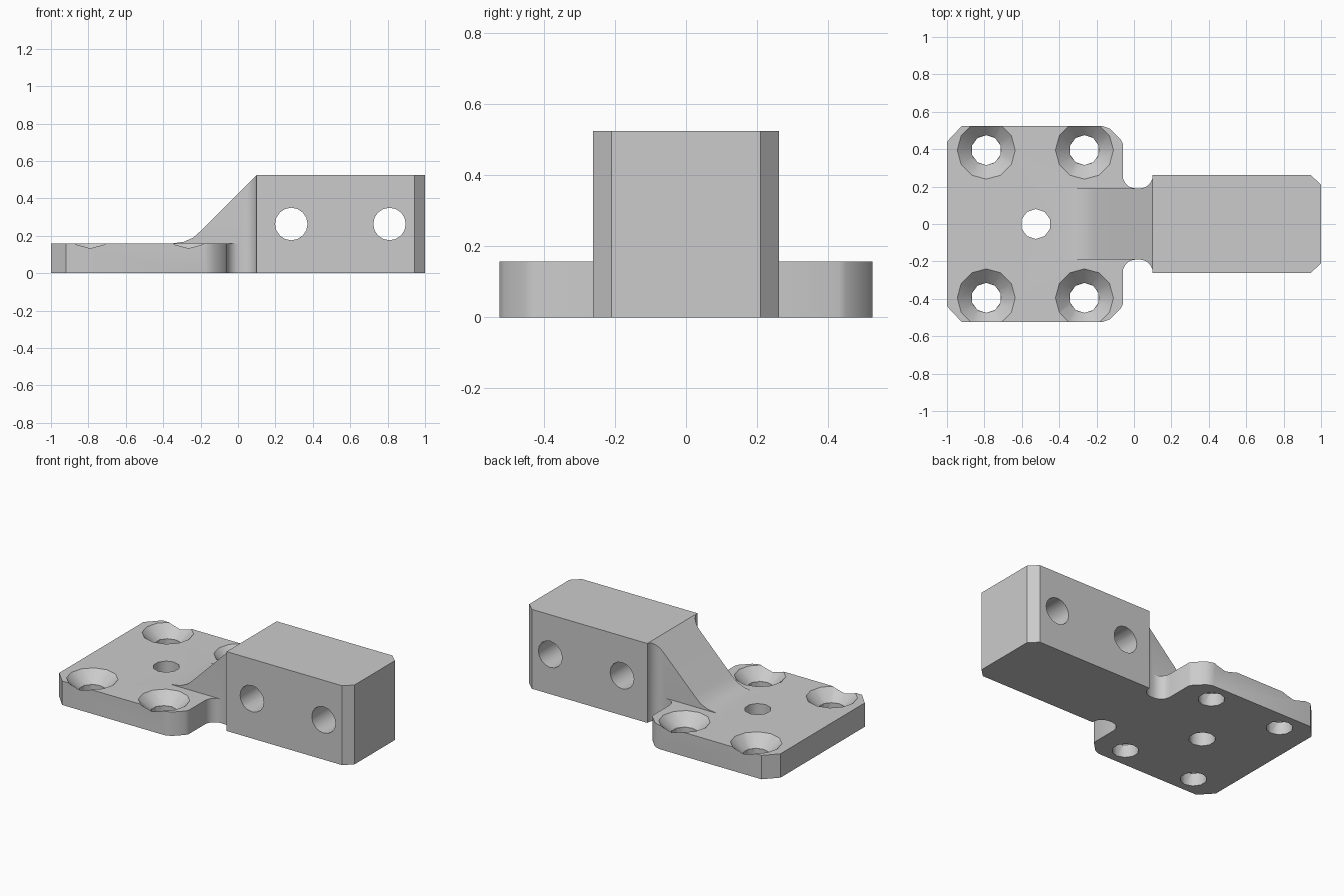
import bpy, bmesh, math
from mathutils import Matrix

cube = bpy.data.objects.get("Cube")
if cube:
    bpy.data.objects.remove(cube, do_unlink=True)

PLATE_Z, BLOCK_Z = 0.158, 0.525

grey = bpy.data.materials.new("light_grey")
grey.use_nodes = True
colour = (0.6, 0.6, 0.6, 1)
grey.diffuse_color = colour
grey.node_tree.nodes["Principled BSDF"].inputs["Base Color"].default_value = colour


def finish(name, bm):
    bmesh.ops.recalc_face_normals(bm, faces=bm.faces)
    mesh = bpy.data.meshes.new(name)
    bm.to_mesh(mesh)
    bm.free()
    mesh.materials.append(grey)
    obj = bpy.data.objects.new(name, mesh)
    bpy.context.collection.objects.link(obj)
    return obj


def prism(name, points, vector):
    """Extrude a closed outline along a vector."""
    bm = bmesh.new()
    face = bm.faces.new([bm.verts.new(p) for p in points])
    new = bmesh.ops.extrude_face_region(bm, geom=[face])["geom"]
    bmesh.ops.translate(bm, vec=vector, verts=[v for v in new if isinstance(v, bmesh.types.BMVert)])
    return finish(name, bm)


def plan(name, half, height):
    """Mirror half an outline over the x axis and extrude it upwards."""
    outline = half + [(x, -y) for x, y in reversed(half)]
    return prism(name, [(x, y, 0) for x, y in outline], (0, 0, height))


def cone(name, r1, r2, depth, matrix, sides):
    bm = bmesh.new()
    bmesh.ops.create_cone(bm, cap_ends=True, segments=sides, radius1=r1,
                          radius2=r2, depth=depth, matrix=matrix)
    return finish(name, bm)


def combine(target, tool, operation):
    """Apply a boolean and remove the tool."""
    tool.hide_render = True
    mod = target.modifiers.new("bool", 'BOOLEAN')
    mod.operation, mod.object, mod.solver = operation, tool, 'EXACT'
    bpy.context.view_layer.update()
    evaluated = target.evaluated_get(bpy.context.evaluated_depsgraph_get())
    mesh = bpy.data.meshes.new_from_object(evaluated)
    target.modifiers.clear()
    target.data = mesh
    bpy.data.objects.remove(tool, do_unlink=True)


def arc(cx, cy, r, start, end, steps=6):
    angles = [math.radians(start + (end - start) * i / steps) for i in range(steps + 1)]
    return [(cx + r * math.cos(a), cy + r * math.sin(a)) for a in angles]


# Mounting plate with chamfered corners and a fillet into the neck
plate = plan("mounting_bracket",
             [(-1, 0.44), (-0.92, 0.525), (-0.17, 0.525), (-0.13, 0.51),
              (-0.07, 0.45), (-0.06, 0.43)] + arc(0.01, 0.26, 0.07, 180, 270) + [(0.03, 0.19)],
             PLATE_Z)

# Neck and end block, with the neck flaring into the block
block = plan("neck_and_block",
             [(-0.36, 0.19)] + arc(0.03, 0.26, 0.07, 270, 360)
             + [(0.1, 0.262), (0.945, 0.262), (1, 0.21)], BLOCK_Z)

# Sloping top of the neck
side = [(-0.36, 0), (1.1, 0), (1.1, 0.6), (0.1, 0.6), (0.1, BLOCK_Z),
        (-0.2, 0.225), (-0.24, 0.19), (-0.29, 0.168), (-0.36, PLATE_Z)]
slope = prism("slope_cutter", [(x, -0.4, z if z else -0.1) for x, z in side], (0, 0.8, 0))
combine(block, slope, 'INTERSECT')
combine(plate, block, 'UNION')

# Countersunk screw holes in the plate corners
for x in (-0.79, -0.265):
    for y in (-0.395, 0.395):
        at = Matrix.Translation((x, y, 0.05))
        combine(plate, cone("screw_hole", 0.08, 0.08, 0.5, at, 10), 'DIFFERENCE')
        at = Matrix.Translation((x, y, PLATE_Z - 0.025))
        combine(plate, cone("countersink", 0.08, 0.18, 0.1, at, 12), 'DIFFERENCE')

# Plain hole in the middle of the plate
at = Matrix.Translation((-0.525, 0, 0.05))
combine(plate, cone("centre_hole", 0.08, 0.08, 0.5, at, 10), 'DIFFERENCE')

# Cross holes through the block
for x in (0.285, 0.81):
    at = Matrix.Translation((x, 0, 0.263)) @ Matrix.Rotation(math.pi / 2, 4, 'X')
    combine(plate, cone("cross_hole", 0.087, 0.087, 1, at, 16), 'DIFFERENCE')

# Smooth the curved walls, keep the corners crisp
bpy.ops.object.select_all(action='DESELECT')
plate.select_set(True)
bpy.context.view_layer.objects.active = plate
bpy.ops.object.shade_smooth_by_angle(angle=math.radians(38))
